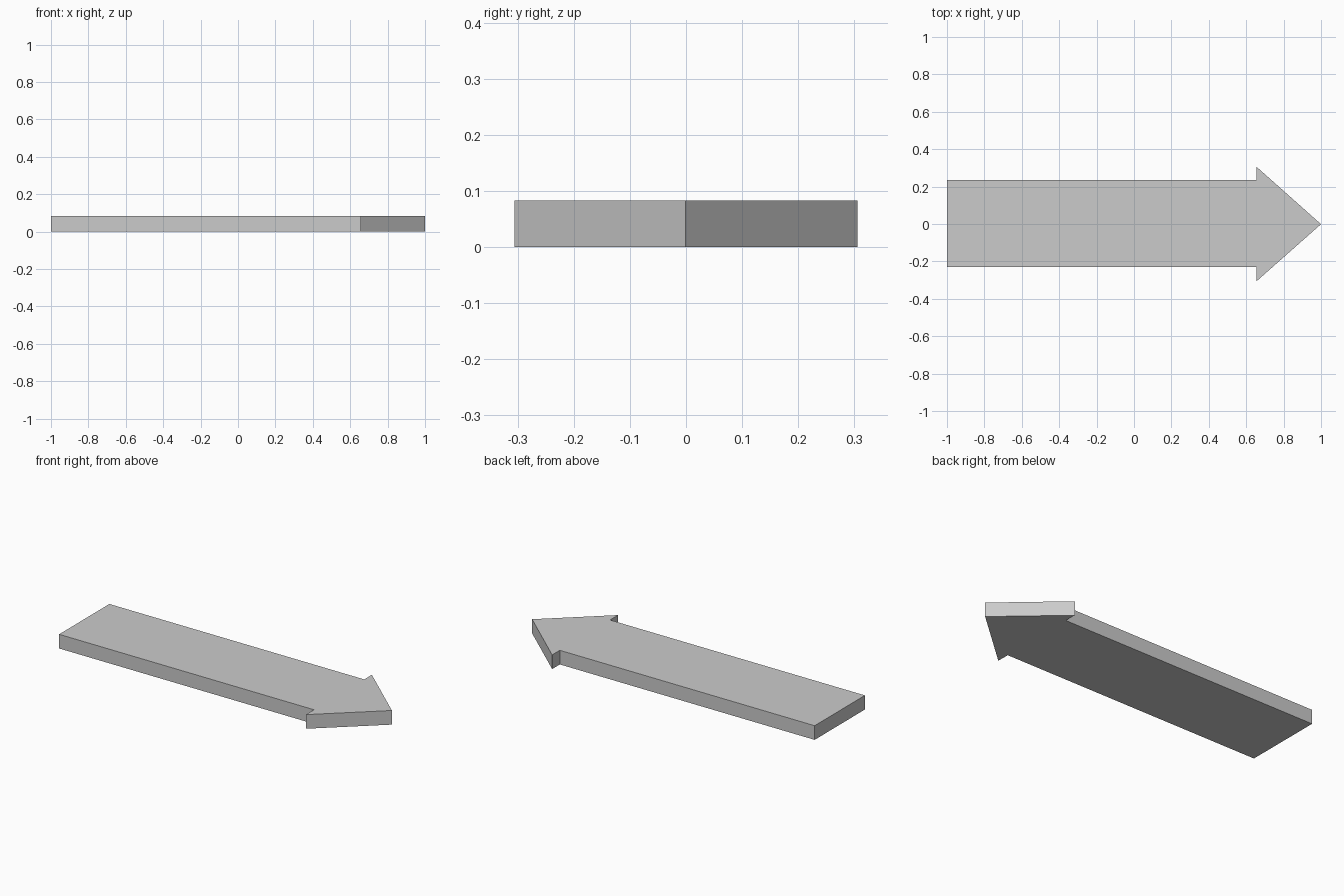
import bpy, bmesh

if "Cube" in bpy.data.objects:
    bpy.data.objects.remove(bpy.data.objects["Cube"])

HEIGHT = 0.083

# Arrow outline seen from above, counter-clockwise
outline = [(-1, -0.231), (0.655, -0.231), (0.655, -0.306), (1, -0.001),
           (0.655, 0.306), (0.655, 0.235), (-1, 0.235)]

# Flat arrow plate: outline extruded upwards
bm = bmesh.new()
base = bm.faces.new([bm.verts.new((x, y, 0)) for x, y in outline])
top = bmesh.ops.extrude_face_region(bm, geom=[base], use_keep_orig=True)
bmesh.ops.translate(bm, vec=(0, 0, HEIGHT),
                    verts=[g for g in top["geom"] if isinstance(g, bmesh.types.BMVert)])
bmesh.ops.recalc_face_normals(bm, faces=bm.faces)

mesh = bpy.data.meshes.new("arrow_plate")
bm.to_mesh(mesh)
bm.free()
bpy.context.collection.objects.link(bpy.data.objects.new("arrow_plate", mesh))
